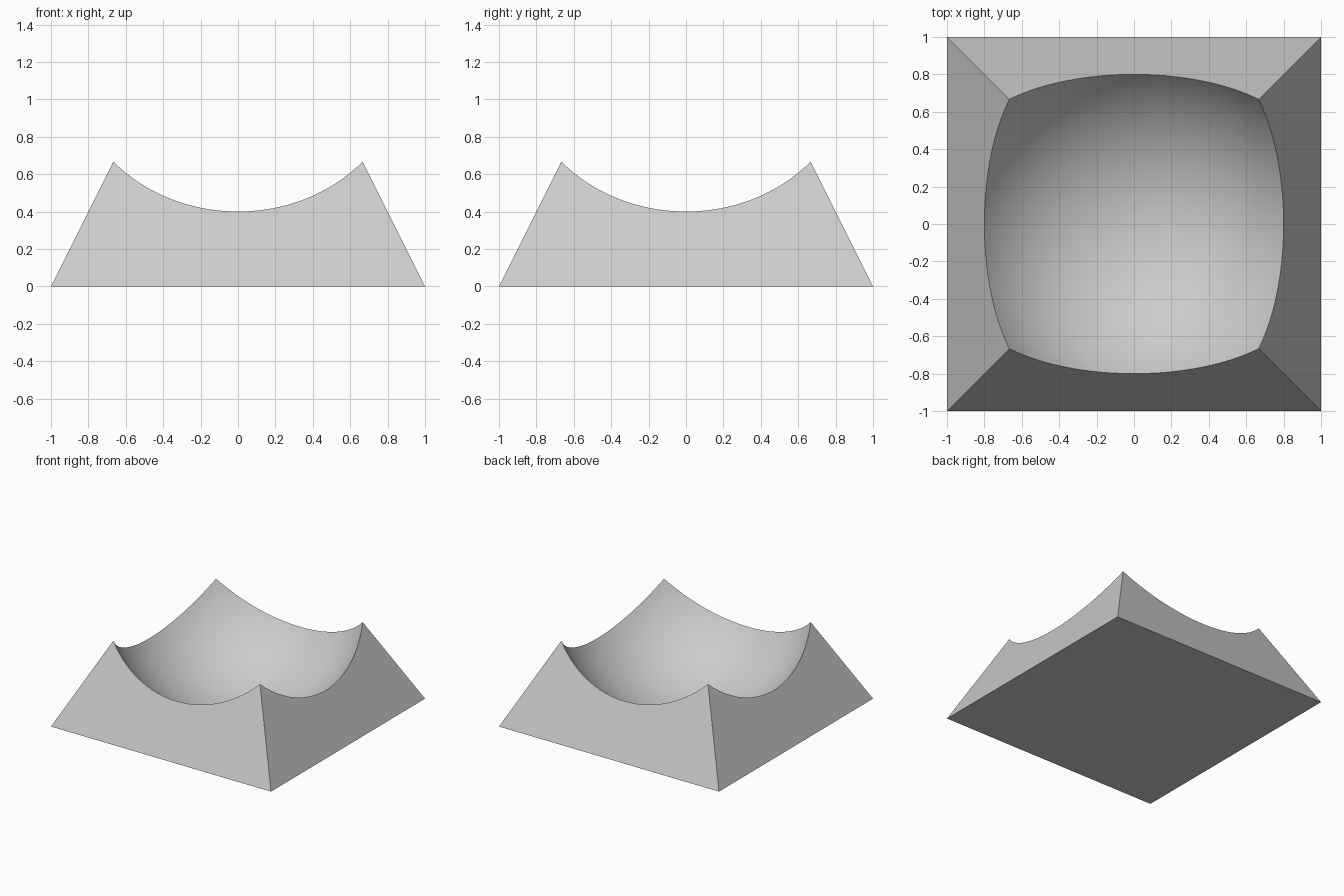
import bpy, bmesh, math

if "Cube" in bpy.data.objects:
    bpy.data.objects.remove(bpy.data.objects["Cube"])

# Square pyramid (base 2, height 2) with a unit-sphere hollow centred at z = 1
SEG = 128    # columns around the bowl
RINGS = 32   # rings from rim to bowl bottom

bm = bmesh.new()
angles = [math.radians(45) + 2 * math.pi * i / SEG for i in range(SEG)]

# Bowl surface: each column runs from the rim down to the lowest point
columns = []
for a in angles:
    m = max(abs(math.cos(a)), abs(math.sin(a)))
    rim_z = 1 / (2 * m * m + 0.5)          # where the sphere meets the slope
    rim_polar = math.acos(1 - rim_z)
    col = []
    for k in range(RINGS):
        p = rim_polar * (1 - k / RINGS)
        r = math.sin(p)
        col.append(bm.verts.new((r * math.cos(a), r * math.sin(a), 1 - math.cos(p))))
    columns.append(col)
bottom = bm.verts.new((0, 0, 0.001))
for i in range(SEG):
    c, d = columns[i], columns[(i + 1) % SEG]
    for k in range(RINGS - 1):
        bm.faces.new((c[k], d[k], d[k + 1], c[k + 1]))
    bm.faces.new((c[-1], d[-1], bottom))

# Four sloping sides with curved tops, and the flat base
corners = [bm.verts.new((x, y, 0)) for x, y in ((1, 1), (-1, 1), (-1, -1), (1, -1))]
q = SEG // 4
for s in range(4):
    rim = [columns[(s * q + j) % SEG][0] for j in range(q + 1)]
    bm.faces.new([corners[(s + 1) % 4], corners[s]] + rim)
bm.faces.new(corners)
bmesh.ops.recalc_face_normals(bm, faces=bm.faces[:])

mesh = bpy.data.meshes.new("hollowed_pyramid")
bm.to_mesh(mesh)
bm.free()
obj = bpy.data.objects.new("hollowed_pyramid", mesh)
bpy.context.collection.objects.link(obj)

# Plain light grey
mat = bpy.data.materials.new("light grey")
mat.diffuse_color = (0.6, 0.6, 0.6, 1)
mat.use_nodes = True
mat.node_tree.nodes["Principled BSDF"].inputs["Base Color"].default_value = mat.diffuse_color
mesh.materials.append(mat)

bpy.context.view_layer.objects.active = obj
obj.select_set(True)
bpy.ops.object.shade_smooth_by_angle(angle=math.radians(30))
